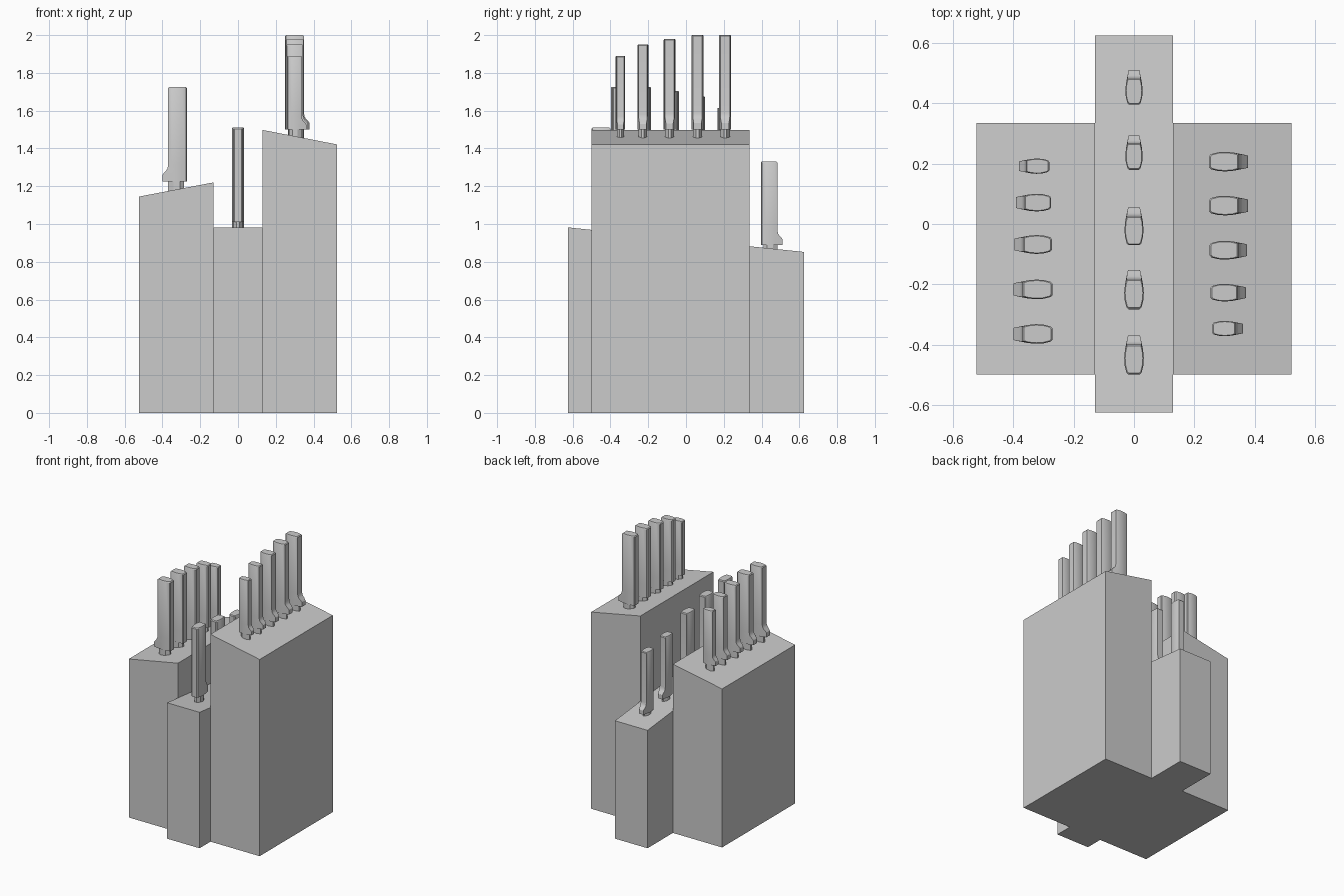
import bpy, bmesh, math
from mathutils import Matrix

if "Cube" in bpy.data.objects:
    bpy.data.objects.remove(bpy.data.objects["Cube"])


def new_object(name, bm):
    bmesh.ops.recalc_face_normals(bm, faces=bm.faces)
    me = bpy.data.meshes.new(name)
    bm.to_mesh(me)
    bm.free()
    ob = bpy.data.objects.new(name, me)
    bpy.context.scene.collection.objects.link(ob)
    return ob


# Wooden blocks: boxes whose top follows a sloped plane
def block(name, x0, x1, y0, y1, top):
    bm = bmesh.new()
    bmesh.ops.create_cube(bm, size=1)
    for v in bm.verts:
        x = x1 if v.co.x > 0 else x0
        y = y1 if v.co.y > 0 else y0
        v.co = (x, y, top(x, y) if v.co.z > 0 else 0)
    return new_object(name, bm)


block("left_block", -0.523, -0.13, -0.5, 0.335, lambda x, y: 1.22 + (x + 0.13) * 0.19)
block("right_block", 0.13, 0.523, -0.5, 0.335, lambda x, y: 1.498 - (x - 0.13) * 0.195)
block("centre_block", -0.13, 0.13, -0.625, 0.625, lambda x, y: 0.917 - y * 0.104)


# Stack closed rings of points into a capped solid
def loft(bm, rings):
    loops = [[bm.verts.new(p) for p in ring] for ring in rings]
    n = len(loops[0])
    for a, b in zip(loops, loops[1:]):
        for i in range(n):
            bm.faces.new((a[i], a[(i + 1) % n], b[(i + 1) % n], b[i]))
    bm.faces.new(loops[0][::-1])
    bm.faces.new(loops[-1])


def ring(section, z):
    return [(u, t, z) for u, t in section] + [(u, -t, z) for u, t in reversed(section)]


# Barrel-shaped handle section; the last point is the belly edge that flares
def handle_section(tip, tip_t, shrink=0.0):
    pts = [(-0.05, 0.018), (-0.044, 0.025), (-0.02, 0.031), (0.005, 0.0325),
           (0.032, 0.030), (tip, tip_t)]
    k = 1 - shrink
    return [(u * k, t * k) for u, t in pts]


def knife(name, loc, angle, scale):
    place = Matrix.Translation(loc) @ Matrix.Rotation(angle, 4, 'Z') @ Matrix.Scale(scale, 4)
    # Handle with flared foot
    bm = bmesh.new()
    levels = [(0, 0.08, 0.02), (0.034, 0.08, 0.02), (0.046, 0.072, 0.022),
              (0.058, 0.06, 0.024), (0.07, 0.053, 0.025), (0.09, 0.05, 0.025),
              (0.494, 0.05, 0.025)]
    rings = [ring(handle_section(tip, t), z) for z, tip, t in levels]
    rings.append(ring(handle_section(0.05, 0.025, 0.1), 0.5))
    loft(bm, rings)
    bm.transform(place)
    ob = new_object(name + "_handle", bm)
    bpy.ops.object.select_all(action='DESELECT')
    bpy.context.view_layer.objects.active = ob
    ob.select_set(True)
    bpy.ops.object.shade_smooth_by_angle(angle=math.radians(30))
    # Lens-shaped bolster running down into the slot
    bm = bmesh.new()
    lens = [(-0.035, 0.007), (-0.012, 0.025), (0.022, 0.025), (0.05, 0.007)]
    loft(bm, [ring(lens, -0.1), ring(lens, 0)])
    bm.transform(place)
    new_object(name + "_bolster", bm)


# Two side rows, mirrored front to back, then the centre row
sizes = [1, 1, 0.96, 0.9, 0.78]
right_y = [0.207, 0.061, -0.087, -0.228, -0.347]
left_y = [-0.365, -0.217, -0.068, 0.071, 0.192]
centre_y = [-0.45, -0.233, -0.022, 0.224, 0.44]
centre_sizes = [1, 1, 0.97, 0.88, 0.88]
for i in range(5):
    knife(f"right_knife_{i + 1}", (0.299, right_y[i], 1.5), 0, sizes[i])
    knife(f"left_knife_{i + 1}", (-0.32, left_y[i], 1.225), math.pi, sizes[i])
    y = centre_y[i]
    knife(f"centre_knife_{i + 1}", (0, y, 0.949 - y * 0.135), math.pi / 2, centre_sizes[i])
